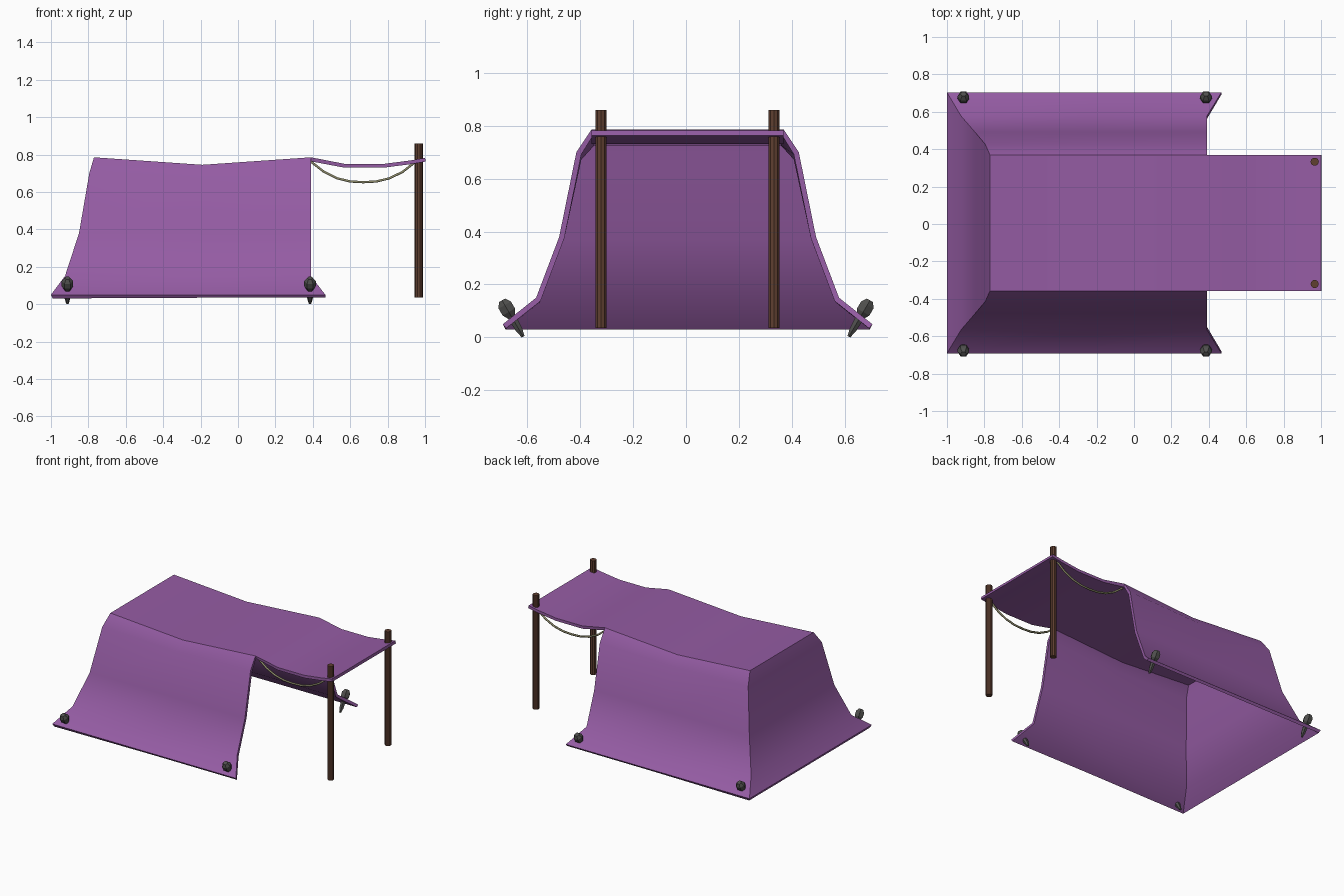
import bpy, bmesh, math
from mathutils import Vector

cube = bpy.data.objects.get("Cube")
if cube:
    bpy.data.objects.remove(cube, do_unlink=True)


def material(name, rgb):
    m = bpy.data.materials.new(name)
    m.use_nodes = True
    m.diffuse_color = (*rgb, 1)
    m.node_tree.nodes["Principled BSDF"].inputs["Base Color"].default_value = (*rgb, 1)
    return m


CLOTH = material("purple cloth", (0.30, 0.107, 0.37))
WOOD = material("brown wood", (0.115, 0.05, 0.03))
STONE = material("dark grey stake", (0.08, 0.08, 0.076))
ROPE = material("olive rope", (0.26, 0.25, 0.14))
SHIFT = 0.006


def finish(obj, mat, angle):
    obj.data.materials.append(mat)
    bpy.ops.object.select_all(action='DESELECT')
    obj.select_set(True)
    bpy.context.view_layer.objects.active = obj
    for mod in list(obj.modifiers):
        bpy.ops.object.modifier_apply(modifier=mod.name)
    bpy.ops.object.shade_smooth_by_angle(angle=math.radians(angle))


def mesh_object(name, bm):
    mesh = bpy.data.meshes.new(name)
    bm.to_mesh(mesh)
    bm.free()
    obj = bpy.data.objects.new(name, mesh)
    bpy.context.collection.objects.link(obj)
    return obj


# Cloth: rings from roof to hem as (back x, front x, half width, height, middle dip)
RINGS = [(-0.77, 0.39, 0.363, 0.785, 0.04),
         (-0.795, 0.39, 0.42, 0.70, 0.02),
         (-0.85, 0.39, 0.485, 0.38, 0),
         (-0.925, 0.39, 0.572, 0.15, 0),
         (-1.0, 0.467, 0.698, 0.05, 0)]
bm = bmesh.new()
rings = []
for back, front, half, z, dip in RINGS:
    side = [(front, z), (-0.19, z - dip), (back, z)]
    points = [(x, -half, h) for x, h in side] + [(x, half, h) for x, h in reversed(side)]
    rings.append([bm.verts.new((x, y + SHIFT, h)) for x, y, h in points])
for upper, lower in zip(rings, rings[1:]):
    for i in range(5):
        bm.faces.new((upper[i], upper[i + 1], lower[i + 1], lower[i]))
# roof panels
top = rings[0]
bm.faces.new((top[0], top[5], top[4], top[1]))
bm.faces.new((top[1], top[4], top[3], top[2]))
# awning strip carried on from the roof
right, left = top[0], top[5]
for x, z in [(0.57, 0.75), (0.78, 0.75), (0.92, 0.768), (1.0, 0.782)]:
    r = bm.verts.new((x, -0.363 + SHIFT, z))
    l = bm.verts.new((x, 0.363 + SHIFT, z))
    bm.faces.new((right, r, l, left))
    right, left = r, l
cloth = mesh_object("tent_cloth", bm)
solid = cloth.modifiers.new("thickness", 'SOLIDIFY')
solid.thickness = 0.02
solid.offset = -1
solid.use_even_offset = True
finish(cloth, CLOTH, 40)


# Lathe around a line running from start to end
def lathe(name, start, end, profile, sides, mat, angle):
    start, end = Vector(start), Vector(end)
    turn = (end - start).to_track_quat('Z', 'Y')
    bm = bmesh.new()
    loops = []
    for t, radius in profile:
        centre = start.lerp(end, t)
        loops.append([bm.verts.new(centre + turn @ Vector((
            radius * math.cos(math.tau * i / sides),
            radius * math.sin(math.tau * i / sides), 0))) for i in range(sides)])
    for a, b in zip(loops, loops[1:]):
        for i in range(sides):
            j = (i + 1) % sides
            bm.faces.new((a[i], a[j], b[j], b[i]))
    bm.faces.new(loops[0][::-1])
    bm.faces.new(loops[-1])
    finish(mesh_object(name, bm), mat, angle)


STAKE = [(0, 0.016), (0.13, 0.031), (0.32, 0.031), (0.45, 0.018), (0.8, 0.015), (1, 0.007)]

for label, s in (("right", -1), ("left", 1)):
    # Awning poles
    y = s * 0.327 + SHIFT
    lathe("pole_" + label, (0.966, y, 0.035), (0.966, y, 0.86),
          [(0, 0.022), (1, 0.022)], 10, WOOD, 30)

    # Hem stakes leaning outwards
    for place, x in (("back", -0.912), ("front", 0.385)):
        lathe(f"stake_{place}_{label}", (x, s * 0.695, 0.14), (x, s * 0.615, 0.003),
              STAKE, 6, STONE, 20)

    # Sagging rope between roof corner and pole
    curve = bpy.data.curves.new("rope_" + label, 'CURVE')
    curve.dimensions = '3D'
    curve.bevel_depth = 0.007
    curve.bevel_resolution = 1
    curve.use_fill_caps = True
    spline = curve.splines.new('POLY')
    steps = 8
    spline.points.add(steps)
    for i, p in enumerate(spline.points):
        u = i / steps
        sag = 0.11 * (1 - abs(2 * u - 1) ** 2.4)
        p.co = (0.39 + 0.56 * u, s * 0.338 + SHIFT, 0.762 - sag, 1)
    rope = bpy.data.objects.new("rope_" + label, curve)
    bpy.context.collection.objects.link(rope)
    curve.materials.append(ROPE)
